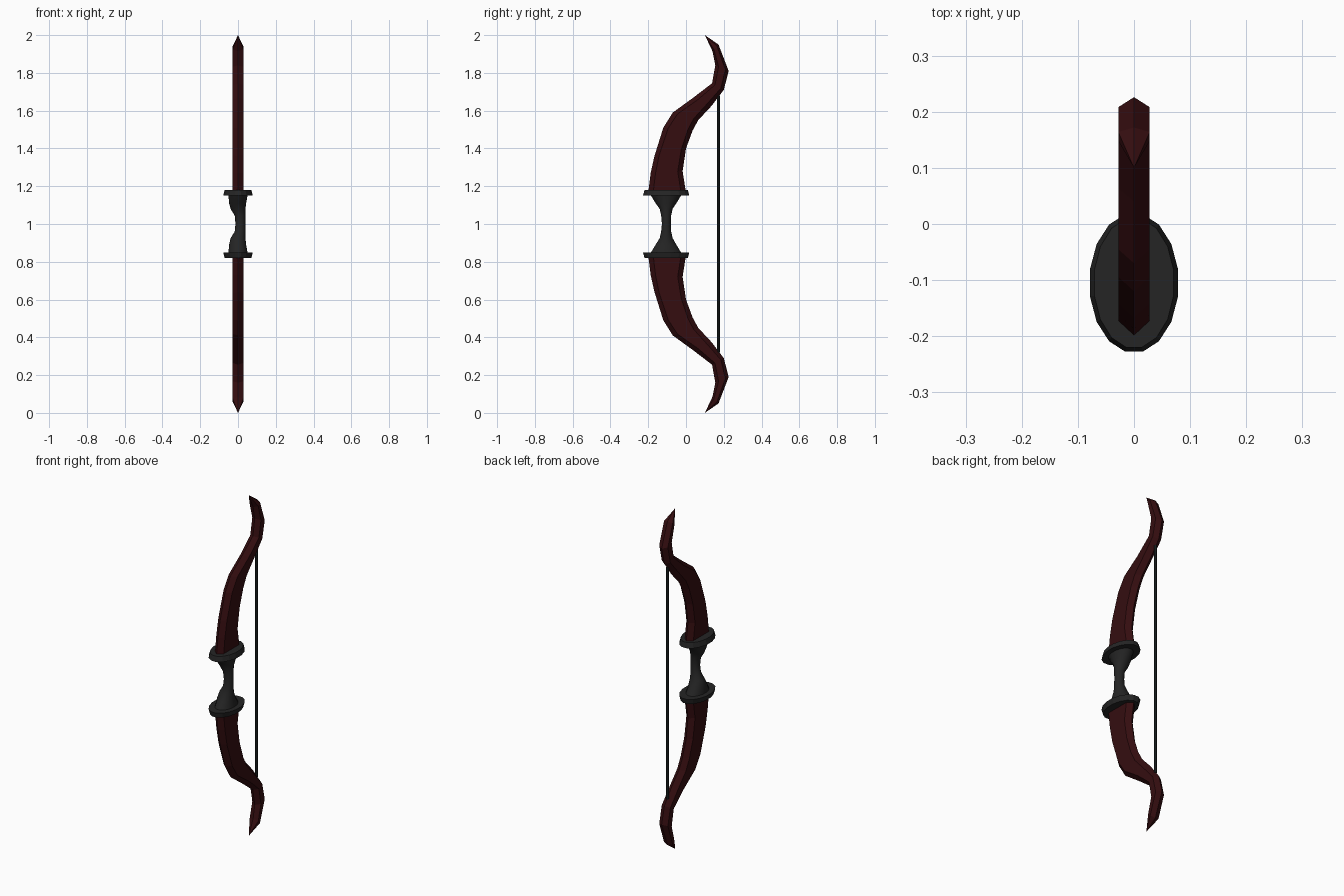
import bpy, bmesh, math

cube = bpy.data.objects.get("Cube")
if cube:
    bpy.data.objects.remove(cube)


def material(name, rgb):
    m = bpy.data.materials.new(name)
    m.use_nodes = True
    m.diffuse_color = (*rgb, 1)
    m.node_tree.nodes["Principled BSDF"].inputs["Base Color"].default_value = (*rgb, 1)
    return m


WOOD = material("dark red wood", (0.035, 0.004, 0.005))
METAL = material("dark grey metal", (0.018, 0.018, 0.018))
CORD = material("blackish cord", (0.012, 0.016, 0.016))


def loft(name, rings, mat, tip=None):
    """Skin a list of equal rings; end in a point when a tip is given."""
    bm = bmesh.new()
    loops = [[bm.verts.new(p) for p in ring] for ring in rings]
    n = len(loops[0])
    for a, b in zip(loops, loops[1:]):
        for i in range(n):
            j = (i + 1) % n
            bm.faces.new((a[i], a[j], b[j], b[i]))
    bm.faces.new(loops[0][::-1])
    if tip:
        t = bm.verts.new(tip)
        for i in range(n):
            bm.faces.new((loops[-1][i], loops[-1][(i + 1) % n], t))
    else:
        bm.faces.new(loops[-1])
    bmesh.ops.recalc_face_normals(bm, faces=bm.faces)
    mesh = bpy.data.meshes.new(name)
    bm.to_mesh(mesh)
    bm.free()
    mesh.materials.append(mat)
    ob = bpy.data.objects.new(name, mesh)
    bpy.context.collection.objects.link(ob)
    return ob


def ellipse(cx, cy, z, rx, ry, n=16):
    turn = [2 * math.pi * (i + 0.5) / n for i in range(n)]
    return [(cx + rx * math.cos(a), cy + ry * math.sin(a), z) for a in turn]


def flip(points, side):
    """Mirror points to the lower half when side is -1."""
    return [(x, y, 1 + side * (z - 1)) for x, y, z in points]


def limb_ring(fy, fz, by, bz, half=0.028):
    """Six-sided section with a ridge on the front and on the back."""
    thick = math.hypot(by - fy, bz - fz)
    s = min(0.026 / thick, 0.25)

    def at(t, x):
        return (x, fy + (by - fy) * t, fz + (bz - fz) * t)
    return [at(0, 0), at(s, half), at(1 - s, half),
            at(1, 0), at(1 - s, -half), at(s, -half)]


# front edge (y, z) and back edge (y, z) along the upper limb
LIMB = [(-.20, 1.165, 0, 1.165), (-.187, 1.27, -.018, 1.28),
        (-.167, 1.36, 0, 1.40), (-.12, 1.51, .035, 1.495),
        (-.07, 1.59, .065, 1.55), (.04, 1.67, .135, 1.625),
        (.138, 1.745, .20, 1.71), (.155, 1.84, .226, 1.81),
        (.14, 1.915, .172, 1.95)]

for side, word in ((1, "upper"), (-1, "lower")):
    rings = [flip(limb_ring(*row), side) for row in LIMB]
    loft(word + "_limb", rings, WOOD, flip([(0, .10, 2.0)], side)[0])
    # flared oval guard
    guard = [flip(ellipse(0, -.105, z, rx, ry), side)
             for z, rx, ry in ((1.15, .08, .125), (1.18, .072, .117))]
    loft(word + "_guard", guard, METAL)

# grip with an arrow notch on the right: z, x min, x max, y min, y max
GRIP = [(.845, -.052, .052, -.19, -.022), (.90, -.048, .046, -.175, -.038),
        (.925, -.04, .040, -.14, -.07), (.96, -.018, .039, -.132, -.078),
        (1.0, -.014, .039, -.128, -.08), (1.045, -.018, .039, -.132, -.078),
        (1.08, -.04, .040, -.14, -.07), (1.10, -.048, .046, -.175, -.038),
        (1.155, -.052, .052, -.19, -.022)]
GRIP[1] = (.89, -.048, .044, -.162, -.05)
GRIP[-2] = (1.11, -.048, .044, -.162, -.05)
grip = loft("grip", [ellipse((a + b) / 2, (c + d) / 2, z, (b - a) / 2, (d - c) / 2)
                     for z, a, b, c, d in GRIP], METAL)

# bowstring
loft("bowstring", [ellipse(0, .172, z, .008, .008, 8) for z in (.32, 1.68)], CORD)

# soften the grip only
bpy.ops.object.select_all(action="DESELECT")
grip.select_set(True)
bpy.context.view_layer.objects.active = grip
bpy.ops.object.shade_smooth_by_angle(angle=math.radians(40))
